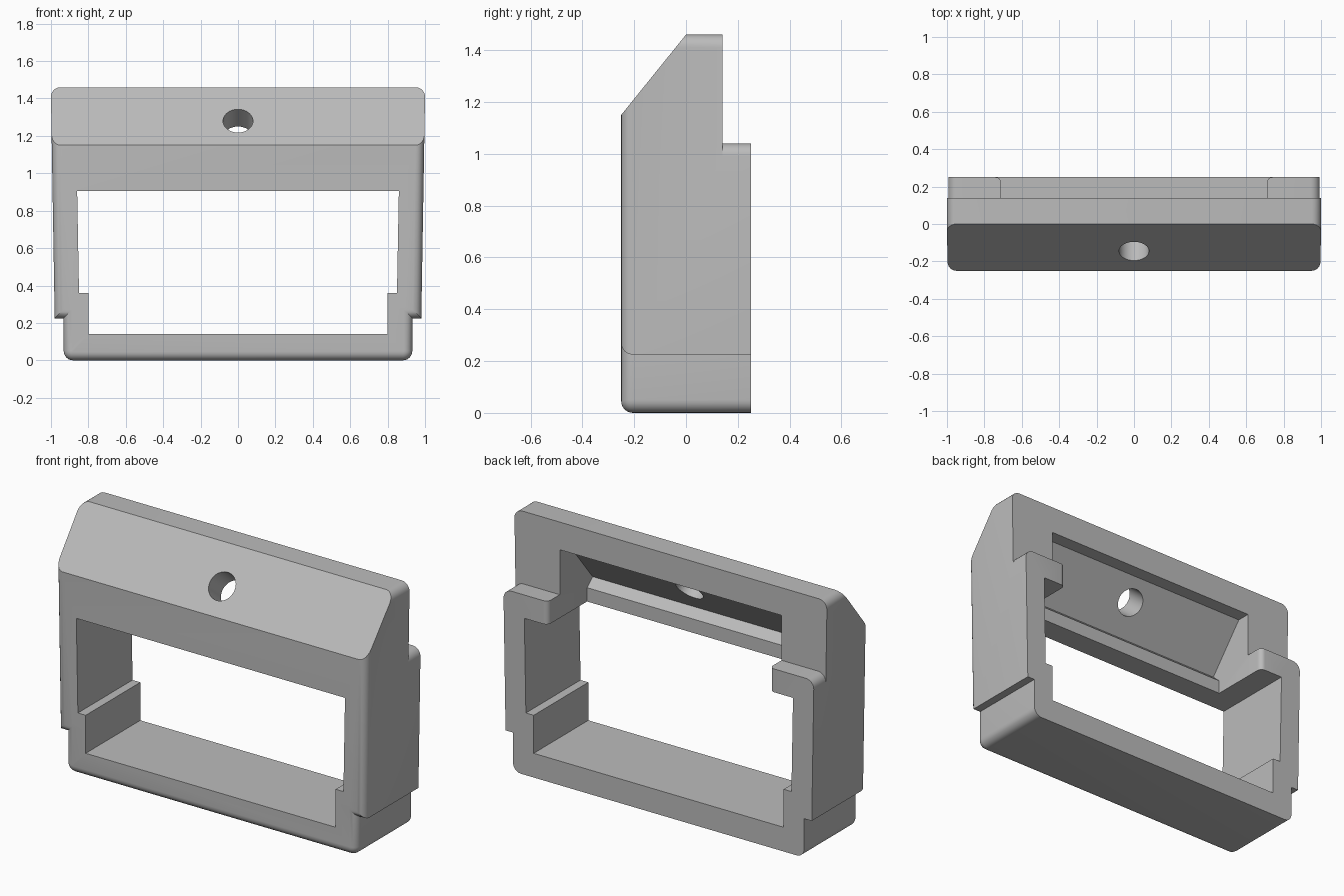
import bpy, bmesh
from math import sin, cos, pi, radians
from mathutils import Vector

cube = bpy.data.objects.get("Cube")
if cube:
    bpy.data.objects.remove(cube, do_unlink=True)

grey = bpy.data.materials.new("light_grey")
grey.use_nodes = True
grey.diffuse_color = (0.5, 0.5, 0.5, 1)
grey.node_tree.nodes["Principled BSDF"].inputs["Base Color"].default_value = (0.5, 0.5, 0.5, 1)

STEPS = 6  # segments per quarter round


def loft(name, rings):
    """Skin closed rings of equal length and cap both ends."""
    bm = bmesh.new()
    loops = [[bm.verts.new(p) for p in ring] for ring in rings]
    for a, b in zip(loops, loops[1:]):
        for i in range(len(a)):
            j = (i + 1) % len(a)
            bm.faces.new((a[i], a[j], b[j], b[i]))
    bm.faces.new(loops[0])
    bm.faces.new(loops[-1])
    bmesh.ops.recalc_face_normals(bm, faces=bm.faces)
    mesh = bpy.data.meshes.new(name)
    bm.to_mesh(mesh)
    bm.free()
    obj = bpy.data.objects.new(name, mesh)
    bpy.context.collection.objects.link(obj)
    mesh.materials.append(grey)
    return obj


def prism(name, profile, axis, lo, hi):
    """Extrude a 2D profile along the given axis."""
    def place(p, d):
        return {"x": (d, p[0], p[1]), "y": (p[0], d, p[1]), "z": (p[0], p[1], d)}[axis]
    return loft(name, [[place(p, d) for p in profile] for d in (lo, hi)])


def mirrored(half):
    """Close a right-hand profile with its mirror image."""
    return half + [(-x, v) for x, v in reversed(half)]


def arc(cx, cy, r, start, end):
    angles = [radians(start + (end - start) * i / STEPS) for i in range(STEPS + 1)]
    return [(cx + r * cos(a), cy + r * sin(a)) for a in angles]


def front_rounded_block(name, bottom, top, fillet):
    """Block from (half width, height, corner radius) with a filleted front rim."""
    rings = []
    for i in range(STEPS + 1):
        a = pi / 2 * i / STEPS
        inset = fillet * (1 - sin(a))
        half = []
        for (x, z, r), side in ((bottom, 1), (top, -1)):
            x, z = x - inset, z + side * inset
            if r:
                r -= inset
                turn = (-90, 0) if side > 0 else (0, 90)
                half += arc(x - r, z + side * r, r, *turn)
            else:
                half.append((x, z))
        rings.append([(x, -0.25 + fillet * (1 - cos(a)), z) for x, z in mirrored(half)])
    rings.append([(x, 0.25, z) for x, y, z in rings[-1]])
    return loft(name, rings)


def combine(target, tool, operation):
    mod = target.modifiers.new(operation.lower(), "BOOLEAN")
    mod.operation = operation
    mod.solver = "EXACT"
    mod.object = tool
    bpy.context.view_layer.objects.active = target
    bpy.ops.object.modifier_apply(modifier=mod.name)
    bpy.data.objects.remove(tool, do_unlink=True)


# Wide housing and the narrower foot below it
frame = front_rounded_block("bezel_frame", (0.98, 0.225, 0), (1.0, 1.46, 0.05), 0.045)
foot = front_rounded_block("foot", (0.932, 0, 0.05), (0.932, 0.34, 0), 0.045)
combine(frame, foot, "UNION")

# Sloped upper front
slope = prism("slope_cutter", [(-0.33, 1.051), (0.08, 1.559), (-0.33, 1.6)], "x", -1.2, 1.2)

# Rear step that leaves two round-shouldered ears
ears = prism("ear_cutter", mirrored([(1.2, 1.6), (1.2, 0.99)] + arc(0.943, 0.99, 0.05, 0, 90)),
             "y", 0.14, 0.4)

# Window with a small ledge on each side
window = prism("window_cutter",
               mirrored([(0.86, 0.905), (0.85, 0.36), (0.80, 0.36), (0.80, 0.14)]),
               "y", -0.4, 0.4)

# Cavity behind the slope, leaving a lip above the window
cavity = prism("cavity_cutter",
               [(-0.11, 0.8), (-0.11, 0.985), (-0.16, 1.03), (0.06, 1.30), (0.3, 1.30), (0.3, 0.8)],
               "x", -0.71, 0.71)

# Rounded inner ends of the ears
ear_ends = prism("ear_end_cutter",
                 mirrored([(0.74, 0.3)] + arc(0.74, 0.22, 0.03, 90, 180)), "z", 0.8, 1.2)

# Screw hole square to the slope
normal = Vector((0, -0.31, 0.25)).normalized()
centre = Vector((0, -0.145, 1.28))
bpy.ops.mesh.primitive_cylinder_add(vertices=48, radius=0.08, depth=0.4, location=centre,
                                    rotation=normal.to_track_quat("Z", "Y").to_euler())
hole = bpy.context.object
hole.name = "hole_cutter"
hole.data.materials.append(grey)

for cutter in (slope, ears, window, cavity, ear_ends, hole):
    combine(frame, cutter, "DIFFERENCE")

bpy.ops.object.select_all(action="DESELECT")
frame.select_set(True)
bpy.context.view_layer.objects.active = frame
bpy.ops.object.shade_smooth_by_angle(angle=radians(30))
